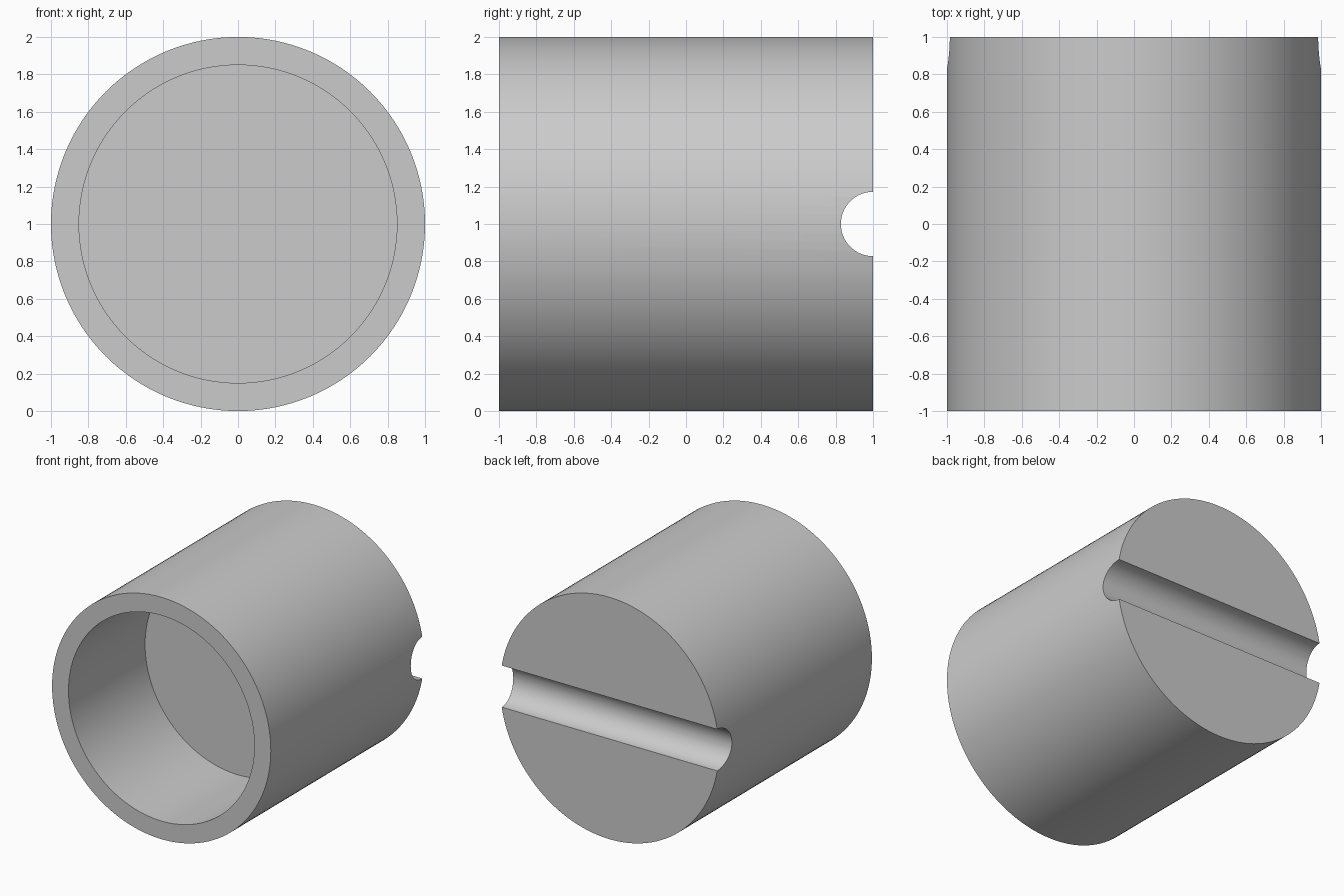
import bpy
from math import radians

cube = bpy.data.objects.get("Cube")
if cube:
    bpy.data.objects.remove(cube, do_unlink=True)

# One plain grey for the whole part
grey = bpy.data.materials.new("plain_grey")
grey.use_nodes = True
colour = (0.6, 0.6, 0.6, 1)
grey.diffuse_color = colour
grey.node_tree.nodes["Principled BSDF"].inputs["Base Color"].default_value = colour


def cylinder(name, radius, length, centre, rotation, sides):
    bpy.ops.mesh.primitive_cylinder_add(
        vertices=sides, radius=radius, depth=length,
        location=centre, rotation=rotation)
    obj = bpy.context.object
    obj.name = name
    obj.data.materials.append(grey)
    return obj


def cut(target, cutter):
    cutter.hide_render = True
    mod = target.modifiers.new(cutter.name, "BOOLEAN")
    mod.operation = "DIFFERENCE"
    mod.solver = "EXACT"
    mod.object = cutter
    bpy.context.view_layer.objects.active = target
    bpy.ops.object.modifier_apply(modifier=mod.name)
    bpy.data.objects.remove(cutter, do_unlink=True)


along_y = (radians(90), 0, 0)
along_x = (0, radians(90), 0)

# Cup body lying along y
body = cylinder("cup_body", 1, 2, (0, 0, 1), along_y, 128)

# Round bore, open at the front and reaching the middle
cut(body, cylinder("bore_cutter", 0.85, 2, (0, -1, 1), along_y, 128))

# Half-round groove straight across the back face
cut(body, cylinder("groove_cutter", 0.172, 3, (0, 1, 1), along_x, 64))

# Smooth walls with crisp rims
bpy.ops.object.select_all(action="DESELECT")
body.select_set(True)
bpy.context.view_layer.objects.active = body
bpy.ops.object.shade_smooth_by_angle(angle=radians(30))
